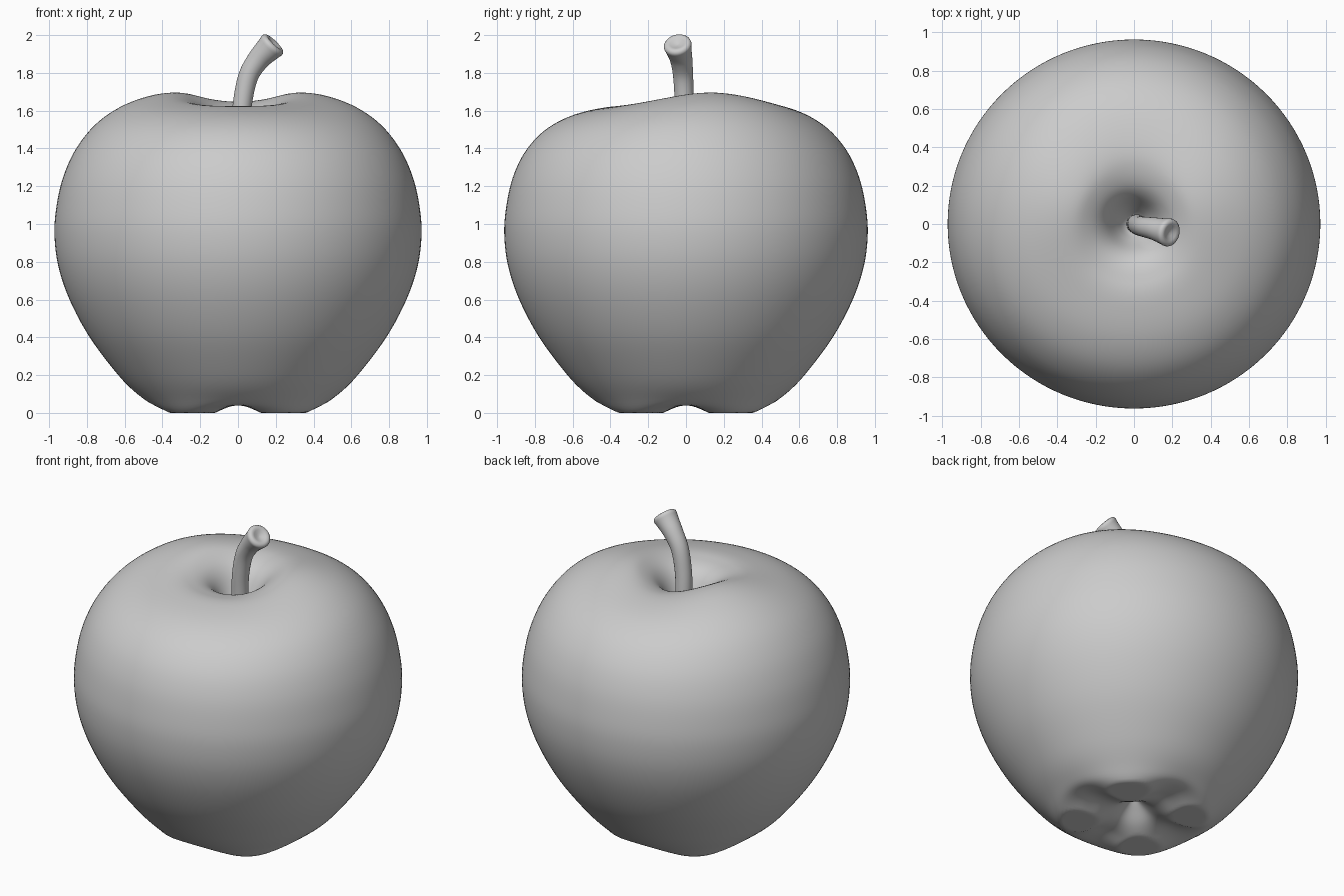
import bpy, bmesh, math
from mathutils import Vector

cube = bpy.data.objects.get("Cube")
if cube:
    bpy.data.objects.remove(cube, do_unlink=True)

grey = bpy.data.materials.new("plain grey")
grey.use_nodes = True
colour = (0.6, 0.6, 0.6, 1)
grey.diffuse_color = colour
grey.node_tree.nodes["Principled BSDF"].inputs["Base Color"].default_value = colour


def spline(points, steps):
    """Smooth path through the points (Catmull-Rom)."""
    pts = [Vector(p) for p in points]
    pts = [2 * pts[0] - pts[1]] + pts + [2 * pts[-1] - pts[-2]]
    path = []
    for a, b, c, d in zip(pts, pts[1:], pts[2:], pts[3:]):
        for i in range(steps):
            t = i / steps
            path.append(0.5 * (2 * b + (c - a) * t + (2 * a - 5 * b + 4 * c - d) * t**2
                               + (3 * b - a - 3 * c + d) * t**3))
    return path + [pts[-2]]


def skin(name, rings):
    """Join rings of points into a closed smooth surface."""
    bm = bmesh.new()
    loops = [[bm.verts.new(p) for p in ring] for ring in rings]
    n = len(loops[0])
    for low, high in zip(loops, loops[1:]):
        for i in range(n):
            j = (i + 1) % n
            bm.faces.new((low[i], low[j], high[j], high[i]))
    bm.faces.new(loops[0][::-1])
    bm.faces.new(loops[-1])
    bmesh.ops.recalc_face_normals(bm, faces=bm.faces)
    mesh = bpy.data.meshes.new(name)
    bm.to_mesh(mesh)
    bm.free()
    mesh.materials.append(grey)
    mesh.polygons.foreach_set("use_smooth", [True] * len(mesh.polygons))
    obj = bpy.data.objects.new(name, mesh)
    bpy.context.collection.objects.link(obj)
    return obj


# Fruit body: revolved profile, four lobes below, gently saddled crown above
profile = [(0.004, 0.15), (0.06, 0.1), (0.14, 0.035), (0.24, -0.012), (0.34, -0.035),
           (0.44, 0), (0.52, 0.075), (0.635, 0.2), (0.785, 0.4), (0.892, 0.6),
           (0.952, 0.78), (0.972, 0.95), (0.96, 1.1), (0.925, 1.25), (0.86, 1.39),
           (0.76, 1.51), (0.63, 1.595), (0.48, 1.645), (0.34, 1.66), (0.23, 1.63),
           (0.155, 1.57), (0.09, 1.46), (0.05, 1.4), (0.004, 1.37)]


def body_point(r, z, a):
    x, y = r * math.cos(a), r * math.sin(a) * 0.99
    if z < 0.8:
        groove = 0.5 + 0.5 * math.cos(4 * a)
        z = max(0, z + 0.075 * groove * math.exp(-((r - 0.33) / 0.15) ** 2))
    else:
        fade = max(0, min(1, (z - 1.2) / 0.45)) ** 2 * min(1, r / 0.3)
        z += fade * (0.025 * math.cos(2 * a) + 0.022 * math.sin(a)
                     + 0.01 * math.sin(3 * a))
    return x, y, z


SIDES = 128
skin("fruit_body", [[body_point(p.x, p.y, math.tau * i / SIDES) for i in range(SIDES)]
                    for p in spline(profile, 5)])

# Stem: bent tube that flares to a rounded, dimpled end
path = spline([(0.01, 0, 1.34), (0.015, 0, 1.5), (0.024, -0.008, 1.64),
               (0.054, -0.015, 1.78), (0.108, -0.025, 1.87), (0.172, -0.042, 1.938)], 6)
rings = []


def stem_ring(centre, axis, radius):
    side = axis.cross(Vector((0, 1, 0))).normalized()
    other = axis.cross(side).normalized()
    rings.append([centre + radius * (math.cos(math.tau * i / 32) * side
                                     + math.sin(math.tau * i / 32) * other)
                  for i in range(32)])


for i, p in enumerate(path):
    axis = (path[min(i + 1, len(path) - 1)] - path[max(i - 1, 0)]).normalized()
    t = i / (len(path) - 1)
    stem_ring(p, axis, 0.05 + 0.022 * t**4)
for radius, rise in [(0.074, 0.01), (0.072, 0.02), (0.064, 0.029), (0.052, 0.032),
                     (0.038, 0.028), (0.02, 0.019), (0.002, 0.016)]:
    stem_ring(path[-1] + axis * rise, axis, radius)
skin("stem", rings)
